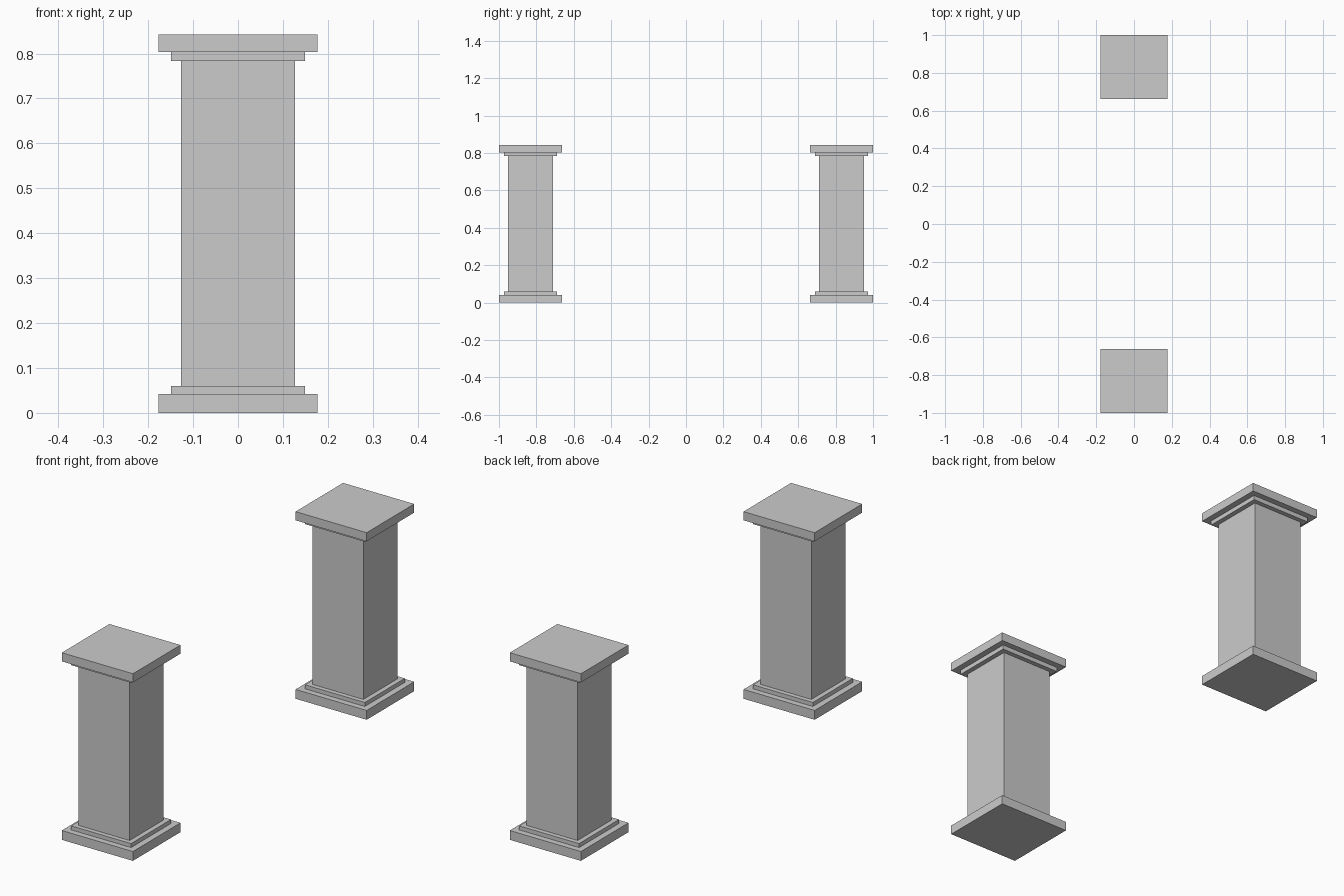
import bpy, bmesh

if "Cube" in bpy.data.objects:
    bpy.data.objects.remove(bpy.data.objects["Cube"])

CENTRE_Y = 0.831
SLAB, STEP, SHAFT = (0.177, 0.169), (0.149, 0.142), (0.127, 0.121)

# Stepped pillar profile from bottom to top: (half width x, half depth y), z
PROFILE = [
    (SLAB, 0.0), (SLAB, 0.042),        # base slab
    (STEP, 0.042), (STEP, 0.06),       # base step
    (SHAFT, 0.06), (SHAFT, 0.783),     # shaft
    (STEP, 0.783), (STEP, 0.803),      # capital step
    (SLAB, 0.803), (SLAB, 0.842),      # capital slab
]


def make_pillar(name, y):
    """Loft rectangular rings along the profile into one closed pillar."""
    bm = bmesh.new()
    rings = [[bm.verts.new((sx * hx, sy * hy, z))
              for sx, sy in ((-1, -1), (1, -1), (1, 1), (-1, 1))]
             for (hx, hy), z in PROFILE]
    for low, high in zip(rings, rings[1:]):
        for i in range(4):
            j = (i + 1) % 4
            bm.faces.new((low[i], low[j], high[j], high[i]))
    bm.faces.new(rings[0][::-1])
    bm.faces.new(rings[-1])
    bmesh.ops.recalc_face_normals(bm, faces=bm.faces)
    mesh = bpy.data.meshes.new(name)
    bm.to_mesh(mesh)
    bm.free()
    obj = bpy.data.objects.new(name, mesh)
    obj.location.y = y
    bpy.context.collection.objects.link(obj)


# Matching pair of pillars
make_pillar("front_pillar", -CENTRE_Y)
make_pillar("back_pillar", CENTRE_Y)
